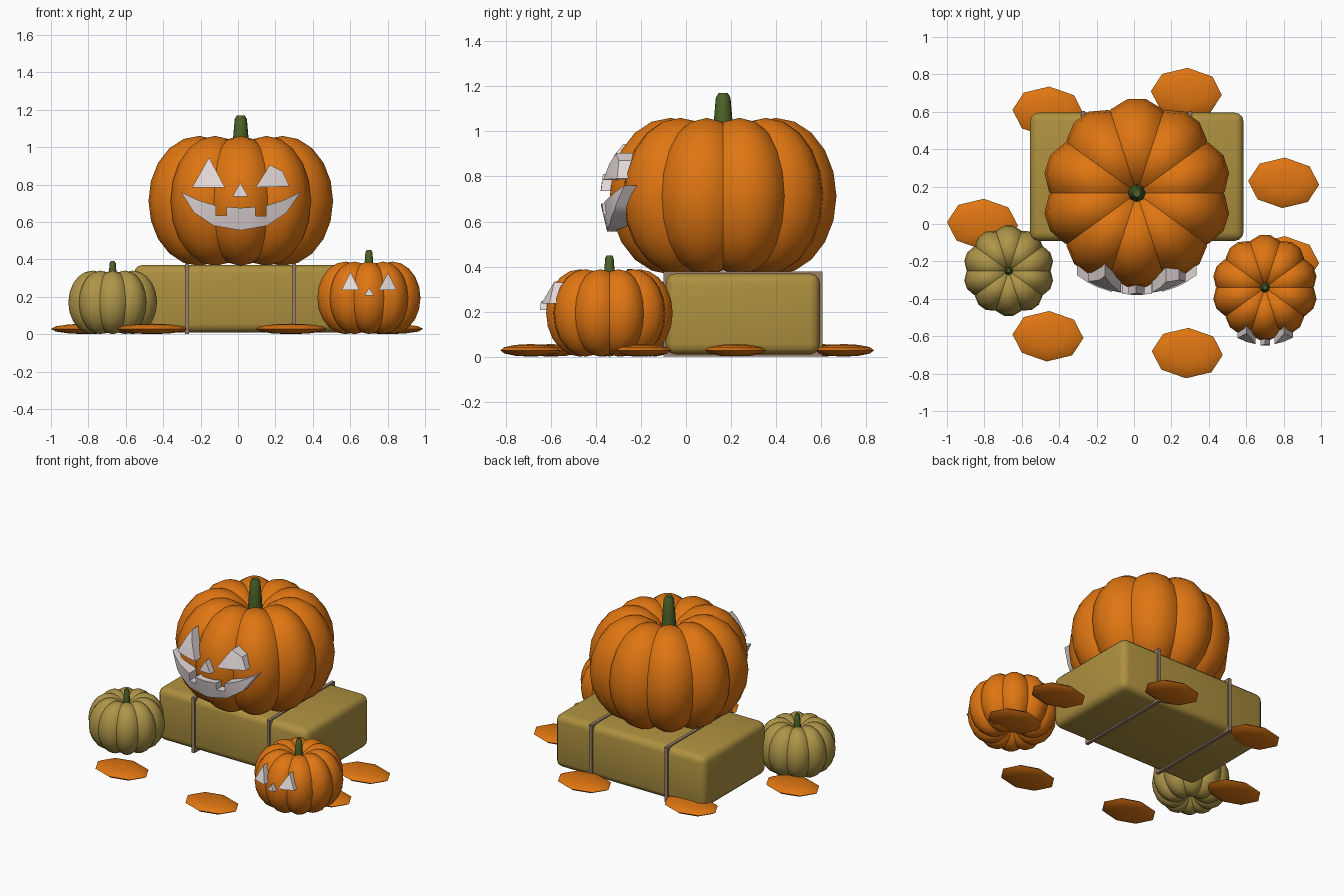
import bpy, bmesh, math
from mathutils import Matrix, Vector

if "Cube" in bpy.data.objects:
    bpy.data.objects.remove(bpy.data.objects["Cube"])


def material(name, rgb):
    m = bpy.data.materials.new(name)
    m.diffuse_color = (*rgb, 1)
    m.use_nodes = True
    m.node_tree.nodes["Principled BSDF"].inputs["Base Color"].default_value = m.diffuse_color
    return m


ORANGE = material("pumpkin orange", (0.74, 0.18, 0.006))
STRAW = material("straw", (0.42, 0.28, 0.05))
PALE = material("pale gourd", (0.42, 0.30, 0.065))
GREEN = material("stem green", (0.07, 0.12, 0.02))
TWINE = material("twine brown", (0.32, 0.22, 0.14))
GLOW = material("face white", (0.76, 0.68, 0.68))


def finish(name, bm, mat, smooth=None):
    bmesh.ops.recalc_face_normals(bm, faces=bm.faces[:])
    me = bpy.data.meshes.new(name)
    bm.to_mesh(me)
    bm.free()
    me.materials.append(mat)
    ob = bpy.data.objects.new(name, me)
    bpy.context.collection.objects.link(ob)
    if smooth:
        bpy.ops.object.select_all(action='DESELECT')
        ob.select_set(True)
        bpy.context.view_layer.objects.active = ob
        bpy.ops.object.shade_smooth_by_angle(angle=math.radians(smooth))
    return ob


def box(name, lo, hi, mat, bevel=0):
    lo, hi = Vector(lo), Vector(hi)
    bm = bmesh.new()
    mtx = Matrix.Translation((lo + hi) / 2) @ Matrix.Diagonal((*(hi - lo), 1))
    bmesh.ops.create_cube(bm, size=1, matrix=mtx)
    if bevel:
        bmesh.ops.bevel(bm, geom=bm.edges[:], offset=bevel, segments=3,
                        profile=0.5, affect='EDGES')
    return finish(name, bm, mat, 40 if bevel else None)


class Pumpkin:
    """Ring of overlapping ellipsoid lobes with a tapered stem."""

    def __init__(self, name, x, y, z0, z1, radius, stem_top, stem_r, mat, lobes=10):
        self.x, self.y, self.z = x, y, (z0 + z1) / 2
        self.h, self.d, self.a = (z1 - z0) / 2, radius * 0.46, radius * 0.54
        bm = bmesh.new()
        for i in range(lobes):
            ang = math.pi / 2 + math.tau * i / lobes
            mtx = (Matrix.Translation((x, y, self.z)) @ Matrix.Rotation(ang, 4, 'Z')
                   @ Matrix.Translation((self.d, 0, 0))
                   @ Matrix.Diagonal((self.a, radius * 0.43, self.h, 1)))
            bmesh.ops.create_uvsphere(bm, u_segments=14, v_segments=10, radius=1, matrix=mtx)
        finish(name, bm, mat, 60)
        # stem: stacked rings, slightly rounded at the tip
        bm = bmesh.new()
        base = self.z + self.h * 0.4
        rings = [(base, 1.25), (z1 - 0.02, 1.0), (stem_top - stem_r * 0.5, 0.78), (stem_top, 0.5)]
        loops = []
        for zz, s in rings:
            loops.append([bm.verts.new((x + stem_r * s * math.cos(math.tau * k / 8),
                                        y + stem_r * s * math.sin(math.tau * k / 8), zz))
                          for k in range(8)])
        for p, q in zip(loops, loops[1:]):
            for k in range(8):
                bm.faces.new((p[k], p[(k + 1) % 8], q[(k + 1) % 8], q[k]))
        bm.faces.new(loops[-1])
        bm.faces.new(loops[0])
        finish(name + "_stem", bm, GREEN, 50)

    def depth(self, x, z, offset):
        """y of the front surface, pushed outward by offset."""
        t = max(0.0, 1 - ((z - self.z) / self.h) ** 2)
        r = self.d + self.a * math.sqrt(t) + offset
        return self.y - math.sqrt(max(0.0, r * r - (x - self.x) ** 2))

    def feature(self, name, pts, out=0.035, step=0.06):
        """Carved face piece: outline in x, z wrapped onto the front."""
        bm = bmesh.new()
        bm.faces.new([bm.verts.new((px, 0, pz)) for px, pz in pts])
        xs = [p[0] for p in pts]
        n = int((max(xs) - min(xs)) / step)
        for i in range(1, n + 1):
            cut = min(xs) + (max(xs) - min(xs)) * i / (n + 1)
            bmesh.ops.bisect_plane(bm, geom=bm.verts[:] + bm.edges[:] + bm.faces[:],
                                   plane_co=(cut, 0, 0), plane_no=(1, 0, 0))
        back = bm.verts[:]
        bmesh.ops.triangulate(bm, faces=[f for f in bm.faces if len(f.verts) > 4])
        dup = bmesh.ops.duplicate(bm, geom=bm.verts[:] + bm.edges[:] + bm.faces[:])
        front = [dup["vert_map"][v] for v in back]
        rim = [e for e in bm.edges if e.is_boundary and e.verts[0] in back]
        for e in rim:
            a, b = e.verts
            bm.faces.new((a, b, dup["vert_map"][b], dup["vert_map"][a]))
        for v in back:
            v.co.y = self.depth(v.co.x, v.co.z, -0.04)
        for v in front:
            v.co.y = self.depth(v.co.x, v.co.z, out)
        finish(name, bm, GLOW, 30)


# hay bale with two twine bands
box("hay_bale", (-0.555, -0.09, 0.02), (0.585, 0.595, 0.38), STRAW, 0.045)
for i, bx in enumerate((-0.272, 0.3)):
    box(f"twine_band_{i}", (bx - 0.011, -0.1, 0.01), (bx + 0.011, 0.605, 0.387), TWINE)

# three pumpkins
big = Pumpkin("large_pumpkin", 0.015, 0.165, 0.375, 1.07, 0.51, 1.18, 0.042, ORANGE)
small = Pumpkin("small_pumpkin", 0.70, -0.34, 0.01, 0.398, 0.285, 0.46, 0.024, ORANGE)
Pumpkin("pale_pumpkin", -0.67, -0.25, 0.01, 0.35, 0.245, 0.40, 0.021, PALE)

# large carved face
big.feature("large_left_eye", [(-0.245, 0.795), (-0.07, 0.795), (-0.155, 0.955)])
big.feature("large_right_eye", [(0.095, 0.795), (0.275, 0.8), (0.24, 0.88), (0.17, 0.915)])
big.feature("large_nose", [(-0.03, 0.745), (0.055, 0.745), (0.012, 0.82)])
big.feature("large_mouth", [
    (-0.305, 0.77), (-0.235, 0.66), (-0.13, 0.59), (0.013, 0.565), (0.155, 0.59), (0.26, 0.66),
    (0.335, 0.77), (0.24, 0.725), (0.15, 0.697), (0.15, 0.642), (0.093, 0.642), (0.093, 0.69),
    (0.013, 0.685), (-0.062, 0.69), (-0.062, 0.645), (-0.117, 0.645), (-0.117, 0.697),
    (-0.21, 0.725)])

# small carved face
small.feature("small_left_eye", [(0.553, 0.245), (0.65, 0.245), (0.602, 0.343)], 0.025)
small.feature("small_right_eye", [(0.752, 0.245), (0.85, 0.245), (0.802, 0.34)], 0.025)
small.feature("small_nose", [(0.676, 0.218), (0.726, 0.218), (0.701, 0.258)], 0.025)

# fallen leaves scattered around
spots = [(-0.81, 0), (-0.46, 0.6), (0.28, 0.7), (0.80, 0.22),
         (0.80, -0.2), (0.285, -0.69), (-0.46, -0.6)]
for i, (lx, ly) in enumerate(spots):
    bm = bmesh.new()
    bmesh.ops.create_uvsphere(bm, u_segments=8, v_segments=6, radius=1,
                              matrix=Matrix.Translation((lx, ly, 0.038))
                              @ Matrix.Rotation(math.radians(-3), 4, 'Z')
                              @ Matrix.Diagonal((0.19, 0.135, 0.028, 1)))
    finish(f"leaf_{i}", bm, ORANGE, 60)

# rest everything exactly on the ground
for ob in bpy.context.collection.objects:
    ob.location.z -= 0.01
